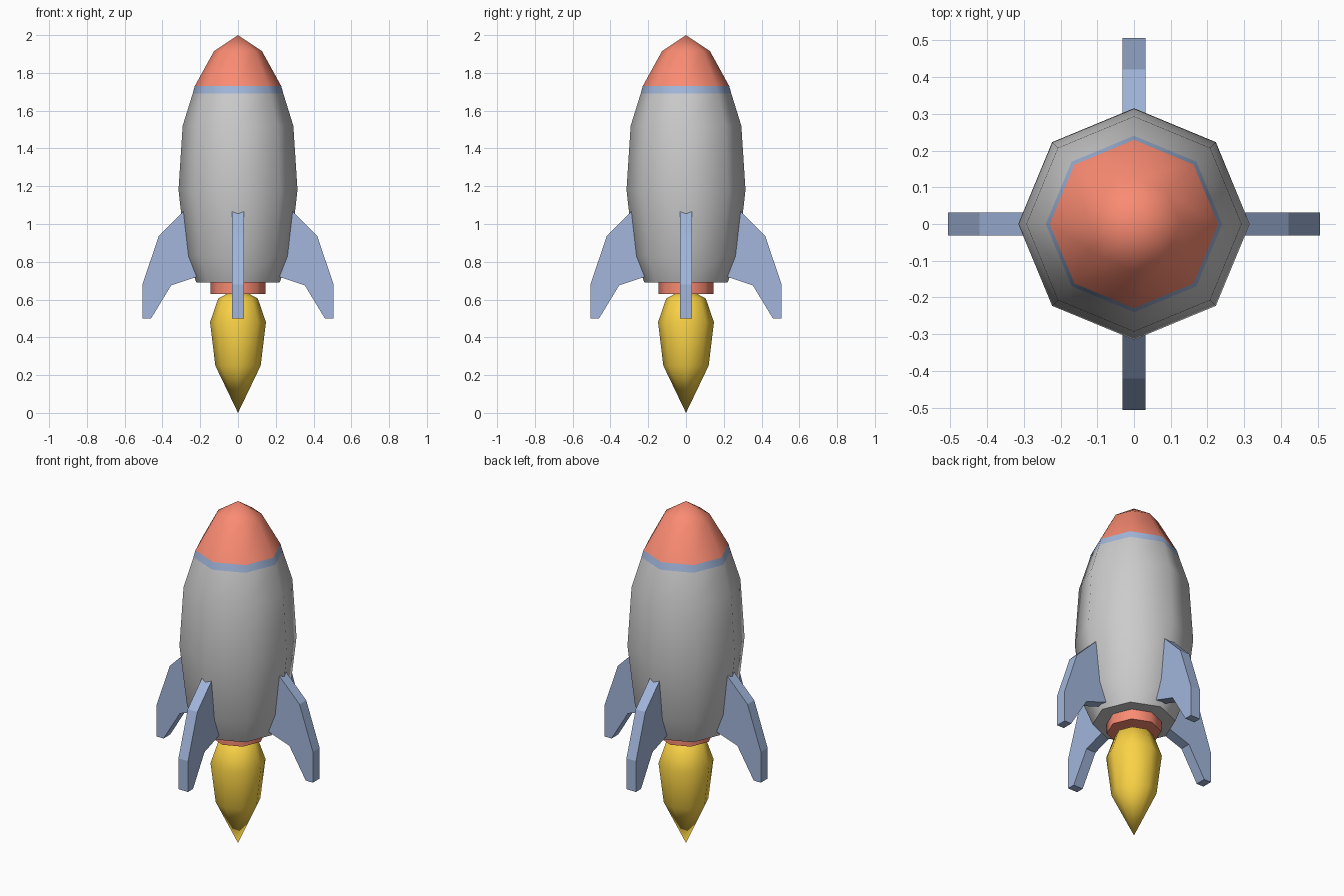
import bpy, bmesh
from math import cos, sin, pi

if "Cube" in bpy.data.objects:
    bpy.data.objects.remove(bpy.data.objects["Cube"])


def material(name, color):
    m = bpy.data.materials.new(name)
    m.diffuse_color = (*color, 1)
    m.use_nodes = True
    m.node_tree.nodes["Principled BSDF"].inputs["Base Color"].default_value = m.diffuse_color
    return m


red = material("red", (0.96, 0.26, 0.17))
blue = material("blue", (0.36, 0.47, 0.71))
orange = material("orange", (0.96, 0.65, 0.06))


def finish(name, bm, mat=None, angle=None):
    bmesh.ops.recalc_face_normals(bm, faces=bm.faces)
    me = bpy.data.meshes.new(name)
    bm.to_mesh(me)
    bm.free()
    ob = bpy.data.objects.new(name, me)
    bpy.context.collection.objects.link(ob)
    if mat:
        me.materials.append(mat)
    if angle:
        bpy.ops.object.select_all(action='DESELECT')
        bpy.context.view_layer.objects.active = ob
        ob.select_set(True)
        bpy.ops.object.shade_smooth_by_angle(angle=angle)
    return ob


def lathe(name, profile, mat=None, caps=(), sides=8, angle=pi / 3):
    """Revolve (radius, z) points; caps lists the profile ends to close."""
    bm = bmesh.new()
    rings = []
    for r, z in profile:
        n = sides if r > 0 else 1
        rings.append([bm.verts.new((r * cos(2 * pi * i / sides), r * sin(2 * pi * i / sides), z))
                      for i in range(n)])
    for a, b in zip(rings, rings[1:]):
        for i in range(sides):
            j = (i + 1) % sides
            quad = [a[i % len(a)], a[j % len(a)], b[j % len(b)], b[i % len(b)]]
            bm.faces.new(list(dict.fromkeys(quad)))
    for c in caps:
        bm.faces.new(rings[c])
    return finish(name, bm, mat, angle)


# Hull, coloured band and nose cone
lathe("hull", [(0.22, 0.69), (0.275, 0.83), (0.315, 1.18), (0.293, 1.52), (0.24, 1.69)], caps=[0])
lathe("nose_band", [(0.24, 1.69), (0.229, 1.73)], blue)
lathe("nose_cone", [(0.229, 1.73), (0.127, 1.915), (0, 2.0)], red)

# Engine nozzle and flame
lathe("nozzle", [(0.145, 0.63), (0.145, 0.69)], red, caps=[0])
lathe("flame", [(0, 0), (0.12, 0.25), (0.148, 0.48), (0.105, 0.605), (0.05, 0.635)], orange, caps=[-1])

# Four swept fins, rooted slightly inside the hull
outline = [(0.26, 1.095), (0.42, 0.935), (0.506, 0.68), (0.506, 0.5), (0.46, 0.5),
           (0.354, 0.675), (0.19, 0.73), (0.24, 0.85)]
for k in range(4):
    bm = bmesh.new()
    face = bm.faces.new([bm.verts.new((x, -0.031, z)) for x, z in outline])
    ext = bmesh.ops.extrude_face_region(bm, geom=[face])
    bmesh.ops.translate(bm, vec=(0, 0.062, 0),
                        verts=[v for v in ext["geom"] if isinstance(v, bmesh.types.BMVert)])
    fin = finish(f"fin_{k + 1}", bm, blue)
    fin.rotation_euler.z = k * pi / 2
